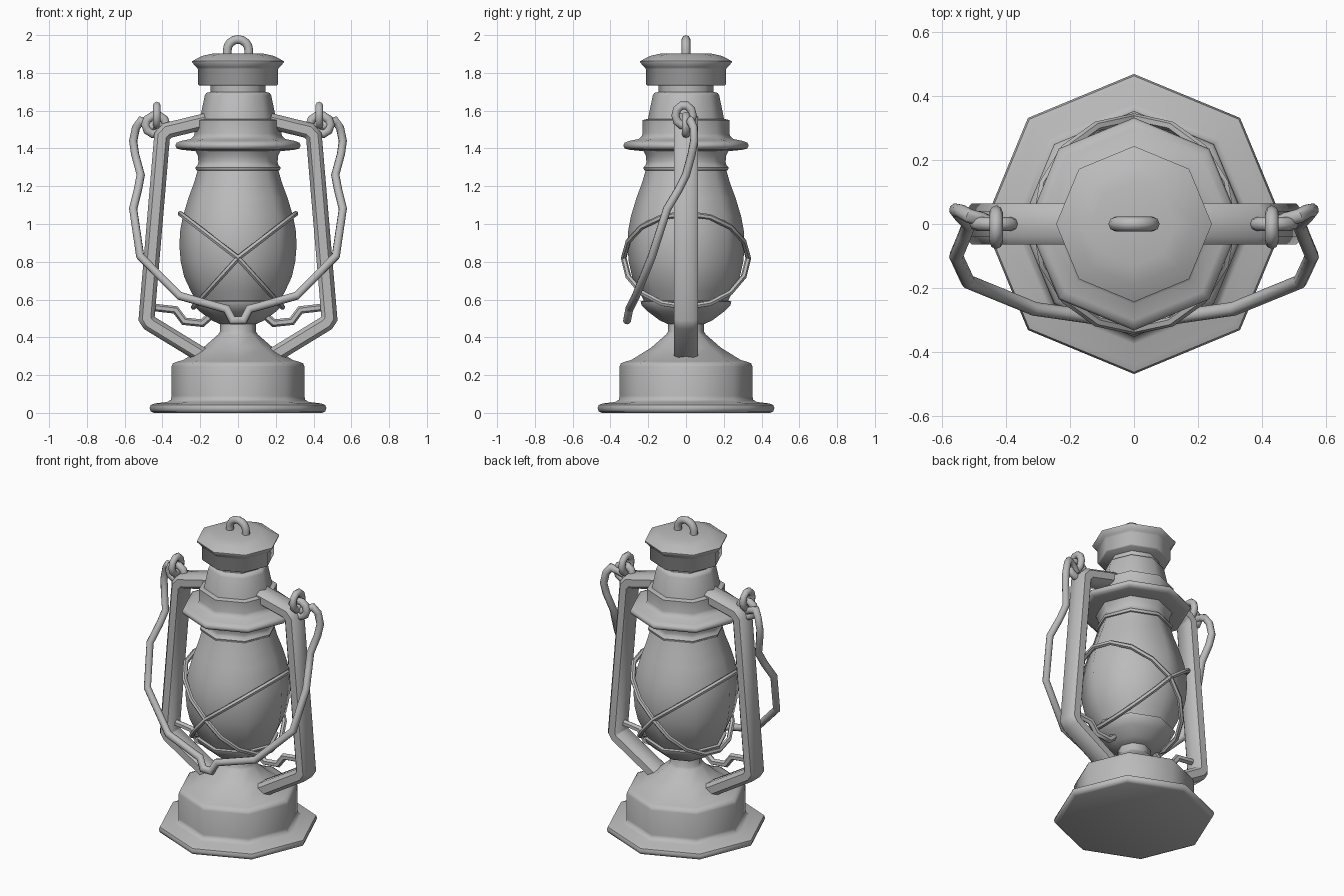
import bpy, bmesh
from math import sin, cos, pi, radians
from mathutils import Vector

cube = bpy.data.objects.get("Cube")
if cube:
    bpy.data.objects.remove(cube, do_unlink=True)

GREY = (0.5, 0.5, 0.5, 1)
metal = bpy.data.materials.new("plain grey")
metal.use_nodes = True
metal.diffuse_color = GREY
metal.node_tree.nodes["Principled BSDF"].inputs["Base Color"].default_value = GREY


def finish(name, bm, angle):
    bmesh.ops.recalc_face_normals(bm, faces=bm.faces)
    mesh = bpy.data.meshes.new(name)
    bm.to_mesh(mesh)
    bm.free()
    mesh.materials.append(metal)
    mesh.polygons.foreach_set("use_smooth", [True] * len(mesh.polygons))
    mesh.set_sharp_from_angle(angle=radians(angle))
    obj = bpy.data.objects.new(name, mesh)
    bpy.context.collection.objects.link(obj)
    return obj


def skin(bm, rings, closed=False):
    """Join rings of points with quads; cap the ends of open shapes."""
    rows = [[bm.verts.new(p) for p in ring] for ring in rings]
    pairs = list(zip(rows, rows[1:])) + ([(rows[-1], rows[0])] if closed else [])
    for a, b in pairs:
        for i in range(len(a)):
            j = (i + 1) % len(a)
            bm.faces.new((a[i], a[j], b[j], b[i]))
    if not closed:
        bm.faces.new(rows[0])
        bm.faces.new(rows[-1])


def lathe(name, profile, sides=8):
    bm = bmesh.new()
    skin(bm, [[(r * cos(2 * pi * k / sides), r * sin(2 * pi * k / sides), z)
               for k in range(sides)] for r, z in profile])
    return finish(name, bm, 50)


def sweep(name, path, section, closed=False, angle=50):
    """Sweep a section along a path with true mitred corners."""
    pts = [Vector(p) for p in path]
    n = len(pts)
    dirs = [(pts[(i + 1) % n] - pts[i]).normalized() for i in range(n)]
    if not closed:
        dirs[-1] = dirs[-2]
    normals = [(dirs[i - 1] + dirs[i]).normalized() if closed or i else dirs[0]
               for i in range(n)]
    # the section's second axis lies as near to y as possible
    ref = Vector((0, 1, 0)) if abs(dirs[0].y) < 0.7 else Vector((1, 0, 0))
    u = ref.cross(dirs[0]).normalized()
    v = dirs[0].cross(u)
    ring = [pts[0] + u * a + v * b for a, b in section]
    ring = [q + dirs[0] * ((pts[0] - q).dot(normals[0]) / dirs[0].dot(normals[0]))
            for q in ring]
    rings = [ring]
    for i in range(1, n):
        d, m = dirs[i - 1], normals[i]
        ring = [q + d * ((pts[i] - q).dot(m) / d.dot(m)) for q in ring]
        rings.append(ring)
    bm = bmesh.new()
    skin(bm, rings, closed)
    return finish(name, bm, angle)


def circle(r, sides=8):
    return [(r * cos(2 * pi * k / sides), r * sin(2 * pi * k / sides)) for k in range(sides)]


# Body, bottom to top
lathe("base", [(0.445, 0), (0.462, 0.008), (0.468, 0.025), (0.462, 0.042), (0.44, 0.05),
               (0.375, 0.058), (0.355, 0.07), (0.352, 0.09), (0.352, 0.245),
               (0.345, 0.262), (0.32, 0.272), (0.29, 0.28), (0.185, 0.345),
               (0.105, 0.415), (0.095, 0.43), (0.095, 0.5)])
lathe("burner", [(0.095, 0.47), (0.14, 0.49), (0.2, 0.535), (0.235, 0.57),
                 (0.24, 0.59), (0.22, 0.595)])
lathe("glass_globe", [(0.215, 0.58), (0.25, 0.645), (0.285, 0.72), (0.303, 0.8),
                      (0.31, 0.88), (0.307, 0.96), (0.292, 1.04), (0.262, 1.14),
                      (0.232, 1.22), (0.212, 1.29)])
lathe("globe_collar", [(0.205, 1.28), (0.222, 1.285), (0.226, 1.3), (0.212, 1.315),
                       (0.21, 1.33), (0.212, 1.36), (0.222, 1.38), (0.23, 1.4)])
lathe("hood_flange", [(0.22, 1.385), (0.3, 1.393), (0.325, 1.4), (0.332, 1.415),
                      (0.325, 1.43), (0.3, 1.44), (0.25, 1.45), (0.235, 1.465),
                      (0.23, 1.48), (0.23, 1.55), (0.2, 1.557)])
lathe("chimney", [(0.205, 1.54), (0.176, 1.68), (0.168, 1.694), (0.145, 1.7), (0.145, 1.75)])
lathe("cap", [(0.205, 1.733), (0.212, 1.74), (0.212, 1.82), (0.22, 1.83), (0.243, 1.855),
              (0.243, 1.862), (0.19, 1.89), (0.13, 1.903)])

# Carrying loop on the cap
arch = [(0.057 * cos(pi * k / 8), 0, 1.92 + 0.057 * sin(pi * k / 8)) for k in range(9)]
sweep("cap_loop", [(0.057, 0, 1.88)] + arch + [(-0.057, 0, 1.88)], circle(0.023))

# Side frame, ears, rings and wire hooks on both sides
tube = [(0.042, 0.04), (0.022, 0.064), (-0.022, 0.064), (-0.042, 0.04),
        (-0.042, -0.04), (-0.022, -0.064), (0.022, -0.064), (0.042, -0.04)]
for side, s in (("left", 1), ("right", -1)):
    sweep(side + "_frame_tube", [(s * x, 0, z) for x, z in
          ((0.17, 1.545), (0.375, 1.495), (0.402, 1.465), (0.484, 0.5), (0.468, 0.475),
           (0.19, 0.305))], tube, angle=50)
    sweep(side + "_ear_loop", [(s * (0.435 + 0.055 * cos(t)), 0, 1.525 + 0.05 * sin(t))
          for t in (2 * pi * k / 10 for k in range(10))], circle(0.022), True)
    sweep(side + "_ring", [(s * 0.43, -0.01 + 0.046 * cos(t), 1.575 + 0.054 * sin(t))
          for t in (2 * pi * k / 10 for k in range(10))], circle(0.021), True)
    sweep(side + "_burner_rod", [(s * x, 0, z) for x, z in
          ((0.46, 0.56), (0.33, 0.545), (0.285, 0.485), (0.19, 0.475), (0.15, 0.51),
           (0.1, 0.53))], circle(0.02, 6))

# Bail handle hanging at the front
half = [(0.44, 0, 1.51), (0.475, 0.015, 1.53), (0.515, 0.025, 1.545), (0.54, 0.04, 1.51),
        (0.555, 0.043, 1.44), (0.545, 0.03, 1.37), (0.515, 0.0, 1.26),
        (0.53, -0.04, 1.18), (0.555, -0.1, 1.08), (0.518, -0.18, 0.83), (0.31, -0.265, 0.62),
        (0.1, -0.295, 0.56), (0.06, -0.3, 0.55), (0.03, -0.312, 0.49)]
sweep("bail_handle", half + [(-x, y, z) for x, y, z in reversed(half)], circle(0.022))

# Two tilted guard wires crossing at the front and back of the globe
for name, s in (("guard_wire_a", 1), ("guard_wire_b", -1)):
    path = []
    for k in range(16):
        c, y = cos(2 * pi * k / 16), 0.33 * sin(2 * pi * k / 16)
        reach, rise = (0.305, 0.235) if c > 0 else (0.235, 0.26)
        path.append((s * reach * c, y, 0.82 + rise * c))
    sweep(name, path, circle(0.015, 6), True)
